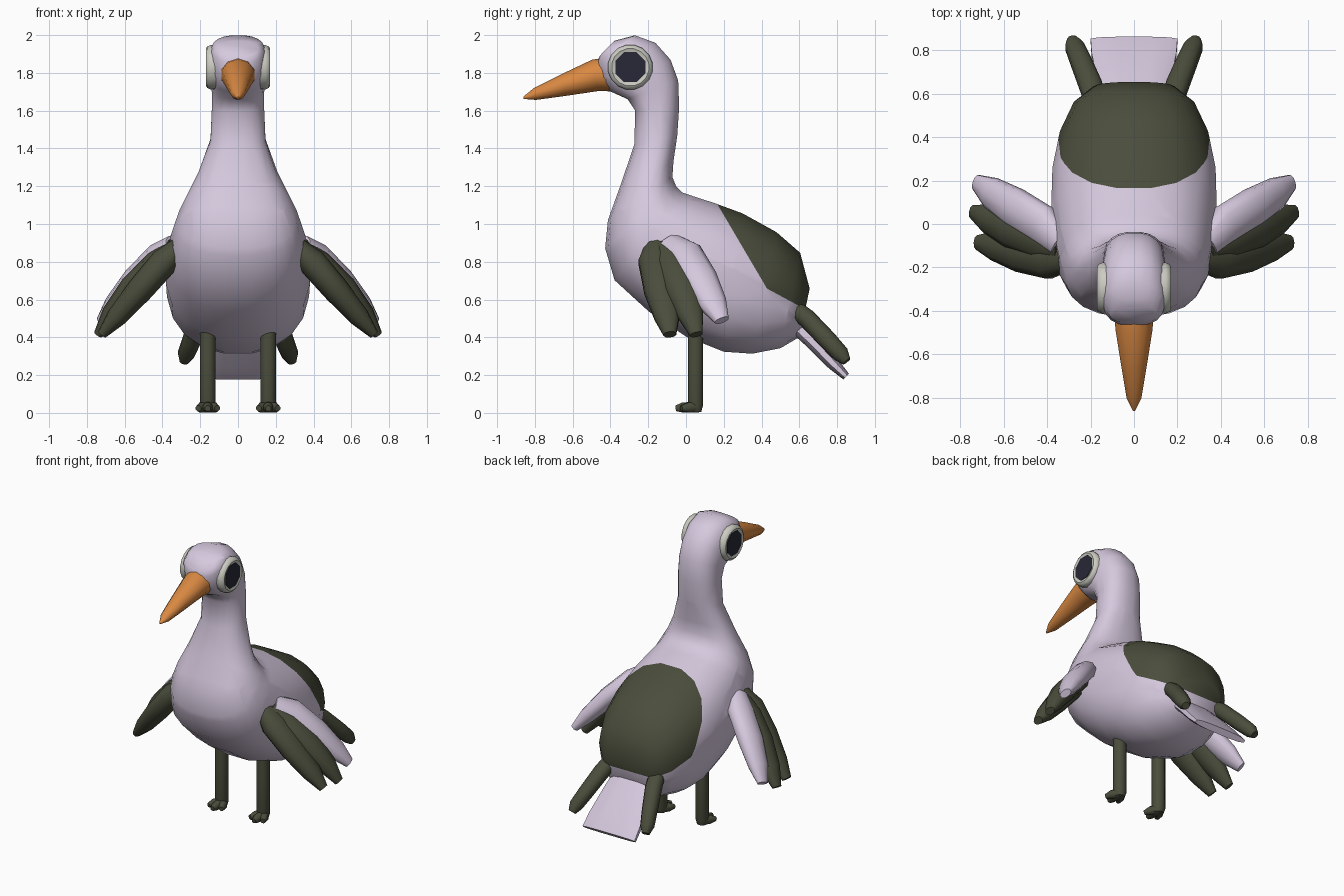
import bpy, bmesh, math
from mathutils import Vector as V


def material(name, rgb):
    m = bpy.data.materials.new(name)
    m.diffuse_color = (*rgb, 1)
    return m


LILAC = material("pale lilac", (0.67, 0.58, 0.73))
GREEN = material("dark olive", (0.069, 0.075, 0.045))
ORANGE = material("orange", (0.70, 0.25, 0.055))
GREY = material("light grey", (0.60, 0.60, 0.54))
NAVY = material("dark navy", (0.02, 0.021, 0.037))


def loft(name, rings, mats, sides=12, power=2.0, mirror=False, angle=55, paint=None):
    """Skin closed rings given as (centre, half axis u, half axis v)."""
    def sup(t):
        return math.copysign(abs(t) ** (2 / power), t)
    bm = bmesh.new()
    loops = []
    for c, u, v in rings:
        c, u, v = V(c), V(u), V(v)
        loops.append([bm.verts.new(c + u * sup(math.cos(a)) + v * sup(math.sin(a)))
                      for a in (2 * math.pi * (i + 0.5) / sides for i in range(sides))])
    for a, b in zip(loops, loops[1:]):
        for i in range(sides):
            j = (i + 1) % sides
            bm.faces.new((a[i], a[j], b[j], b[i]))
    bm.faces.new(loops[0])
    bm.faces.new(loops[-1])
    bmesh.ops.recalc_face_normals(bm, faces=bm.faces)
    if paint:
        paint(bm)
    me = bpy.data.meshes.new(name)
    bm.to_mesh(me)
    bm.free()
    for m in mats:
        me.materials.append(m)
    ob = bpy.data.objects.new(name, me)
    bpy.context.collection.objects.link(ob)
    bpy.ops.object.select_all(action='DESELECT')
    ob.select_set(True)
    bpy.context.view_layer.objects.active = ob
    bpy.ops.object.shade_smooth_by_angle(angle=math.radians(angle))
    if mirror:
        ob.modifiers.new("mirror", 'MIRROR')
    return ob


def feather(name, path, widths, thick, mat, chord=(0, 1, 0), sides=10, power=2.2):
    """Flattened tube along a path, mirrored to the other side."""
    pts = [V(p) for p in path]
    rings = []
    for i, p in enumerate(pts):
        d = (pts[min(i + 1, len(pts) - 1)] - pts[max(i - 1, 0)]).normalized()
        n = d.cross(V(chord)).normalized()
        rings.append((p, n.cross(d) * widths[i], n * thick[i]))
    loft(name, rings, [mat], sides, power, mirror=True)


# Body, neck and head: (top y, z, bottom y, z, half width)
sections = [
    (0.655, 0.66, 0.60, 0.40, 0.19), (0.605, 0.85, 0.50, 0.34, 0.28),
    (0.48, 0.96, 0.35, 0.31, 0.345), (0.30, 1.06, 0.20, 0.32, 0.38),
    (0.15, 1.115, 0.00, 0.40, 0.385), (0.04, 1.15, -0.20, 0.535, 0.37),
    (-0.02, 1.17, -0.38, 0.70, 0.345), (-0.05, 1.20, -0.43, 0.87, 0.315),
    (-0.07, 1.25, -0.415, 1.02, 0.27), (-0.065, 1.33, -0.35, 1.20, 0.21),
    (-0.045, 1.47, -0.275, 1.42, 0.147), (-0.035, 1.62, -0.27, 1.60, 0.14),
    (-0.04, 1.76, -0.31, 1.66, 0.14), (-0.08, 1.87, -0.40, 1.70, 0.15),
    (-0.16, 1.96, -0.455, 1.76, 0.152), (-0.27, 2.0, -0.47, 1.85, 0.14),
    (-0.38, 1.97, -0.457, 1.89, 0.11)]
rings = [((0, (ty + by) / 2, (tz + bz) / 2), (w, 0, 0), (0, (ty - by) / 2, (tz - bz) / 2))
         for ty, tz, by, bz, w in sections]

# The dark back lies inside these planes: (point y, z, normal y, z)
back_planes = [(-0.18, 0.99, 0.15, -0.23), (-0.13, 0.96, 0.54, 1.0),
               (0.30, 0.73, 0.78, 1.0), (0.46, 0.605, 1.7, 1.0)]


def paint_back(bm):
    for y, z, ny, nz in back_planes:
        bmesh.ops.bisect_plane(bm, geom=bm.verts[:] + bm.edges[:] + bm.faces[:],
                               plane_co=(0, y, z), plane_no=(0, ny, nz), dist=1e-5)
    for f in bm.faces:
        c = f.calc_center_median()
        f.material_index = int(all((c.y - y) * ny + (c.z - z) * nz > 0
                                   for y, z, ny, nz in back_planes))


loft("body", rings, [LILAC, GREEN], sides=20, power=2.35, angle=65, paint=paint_back)

# Beak: (y, z, half width, half height)
loft("beak", [((0, y, z), (w, 0, 0), (0, -0.2 * h, h)) for y, z, w, h in (
    (-0.40, 1.792, 0.095, 0.09), (-0.48, 1.787, 0.09, 0.083), (-0.65, 1.735, 0.062, 0.057),
    (-0.80, 1.688, 0.036, 0.031), (-0.86, 1.668, 0.006, 0.006))], [ORANGE], sides=10)


# Eyes: lathed rims with flat pupils, profile (x, radius)
def eye(name, profile, mat, sides):
    loft(name, [((x, -0.295, 1.83), (0, r, 0), (0, 0, r)) for x, r in profile],
         [mat], sides, mirror=True, angle=50)


eye("eye_rim", [(0.10, 0.115), (0.145, 0.12), (0.163, 0.112), (0.17, 0.10),
                (0.164, 0.085)], GREY, 16)
eye("pupil", [(0.14, 0.086), (0.168, 0.086)], NAVY, 8)

# Wings: two dark feathers in front and a pale one behind
feather("wing_front_feather", [(0.30, -0.15, 0.89), (0.39, -0.155, 0.80), (0.52, -0.13, 0.65),
                               (0.64, -0.10, 0.51), (0.72, -0.085, 0.415)],
        (0.065, 0.10, 0.095, 0.07, 0.035), (0.05, 0.075, 0.07, 0.055, 0.025), GREEN)
feather("wing_middle_feather", [(0.33, -0.11, 0.88), (0.43, -0.07, 0.79), (0.56, -0.02, 0.66),
                                (0.67, 0.025, 0.52), (0.74, 0.055, 0.415)],
        (0.06, 0.10, 0.095, 0.07, 0.035), (0.05, 0.07, 0.07, 0.055, 0.025), GREEN)
feather("wing_rear_feather", [(0.34, -0.09, 0.905), (0.42, -0.005, 0.84), (0.55, 0.075, 0.705),
                              (0.66, 0.145, 0.575), (0.725, 0.19, 0.49)],
        (0.065, 0.095, 0.095, 0.075, 0.04), (0.04, 0.065, 0.065, 0.05, 0.025), LILAC)

# Tail: pale central fan and two dark side feathers
loft("tail_fan", [((0, y, z), (w, 0, 0), (0, 0.7 * t, 0.7 * t)) for y, z, w, t in (
    (0.54, 0.50, 0.15, 0.045), (0.66, 0.385, 0.175, 0.04),
    (0.78, 0.26, 0.20, 0.035), (0.848, 0.192, 0.205, 0.022))], [LILAC], 12, 3.0)
feather("tail_side_feather", [(0.17, 0.54, 0.58), (0.20, 0.64, 0.50), (0.245, 0.75, 0.385),
                              (0.275, 0.82, 0.31), (0.285, 0.85, 0.272)],
        (0.05, 0.055, 0.05, 0.045, 0.025), (0.045, 0.05, 0.05, 0.045, 0.025), GREEN,
        chord=(1, 0, 0))

# Legs and toes
feather("leg", [(0.16, 0.05, 0.55), (0.16, 0.05, 0.3), (0.16, 0.05, 0.04), (0.16, 0.05, 0.005)],
        (0.042,) * 3 + (0.032,), (0.042,) * 3 + (0.032,), GREEN)
for name, x, y in (("toe_inner", 0.11, -0.025), ("toe_middle", 0.16, -0.055),
                   ("toe_outer", 0.21, -0.025)):
    feather(name, [(0.16, 0.06, 0.032), (0.16 + (x - 0.16) * 0.7, y + 0.035, 0.028), (x, y, 0.024)],
            (0.03, 0.027, 0.016), (0.032, 0.028, 0.016), GREEN, chord=(1, 0, 0), sides=8)
